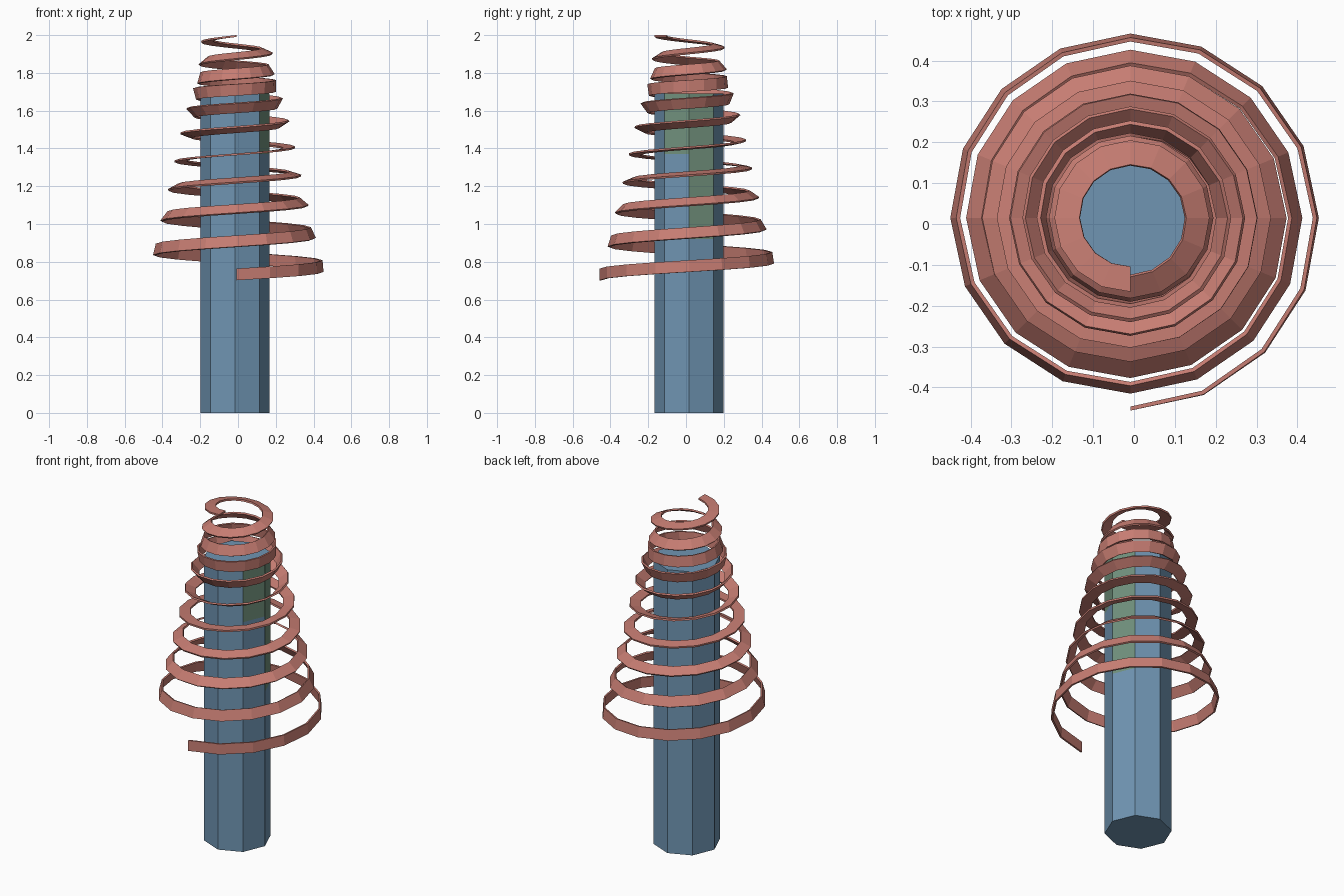
import bpy, bmesh, math

if "Cube" in bpy.data.objects:
    bpy.data.objects.remove(bpy.data.objects["Cube"])


def material(name, rgb):
    m = bpy.data.materials.new(name)
    m.diffuse_color = (*rgb, 1.0)
    m.use_nodes = True
    m.node_tree.nodes["Principled BSDF"].inputs["Base Color"].default_value = m.diffuse_color
    return m


def make_object(name, bm, mats):
    bmesh.ops.recalc_face_normals(bm, faces=bm.faces[:])
    me = bpy.data.meshes.new(name)
    bm.to_mesh(me)
    bm.free()
    for m in mats:
        me.materials.append(m)
    ob = bpy.data.objects.new(name, me)
    bpy.context.collection.objects.link(ob)
    return ob


def lerp(table, t):
    for (t0, v0), (t1, v1) in zip(table, table[1:]):
        if t <= t1:
            return v0 + (v1 - v0) * (t - t0) / (t1 - t0)
    return table[-1][1]


blue = material("steel_blue", (0.16, 0.30, 0.45))
green = material("muted_green", (0.165, 0.285, 0.205))
red = material("dusty_red", (0.57, 0.205, 0.17))

# Octagonal post with green patches on the two faces towards +x
CX, CY, R, TOP = -0.016, 0.016, 0.182, 1.69
bm = bmesh.new()
ring = [bm.verts.new((CX + R * math.cos(k * math.pi / 4),
                      CY + R * math.sin(k * math.pi / 4), 0)) for k in range(8)]
base = bm.faces.new(ring)
ext = bmesh.ops.extrude_face_region(bm, geom=[base], use_keep_orig=True)
for v in ext["geom"]:
    if isinstance(v, bmesh.types.BMVert):
        v.co.z = TOP
for z in (0.92, 1.37):
    bmesh.ops.bisect_plane(bm, geom=bm.verts[:] + bm.edges[:] + bm.faces[:],
                           plane_co=(0, 0, z), plane_no=(0, 0, 1))
bmesh.ops.recalc_face_normals(bm, faces=bm.faces[:])
for f in bm.faces:
    c = f.calc_center_median()
    if f.normal.x > 0.8 and c.z > (0.92 if f.normal.y > 0 else 1.37):
        f.material_index = 1
make_object("post", bm, [blue, green])

# Twisting flat ribbon wound ten turns around the post
TURNS, SEG = 10, 16
HX, HY = -0.009, 0.015
WIDTH, THICK = 0.062, 0.01
radius = [(0, 0.467), (1, 0.416), (2, 0.367), (3, 0.322), (4, 0.287), (5, 0.259),
          (6, 0.233), (7.3, 0.204), (8.5, 0.177), (10, 0.15)]
height = [(0, 0.733), (1.75, 1.04), (2.75, 1.195), (3.75, 1.335), (4.75, 1.47),
          (5.75, 1.59), (6.75, 1.69), (7.75, 1.772), (8.75, 1.862), (10, 1.995)]
tilt = [(0, 0), (1, 18), (2, 44), (4, 90), (5.75, 137), (7.3, 180), (8.7, 228), (10, 270)]

bm = bmesh.new()
prev = None
for i in range(TURNS * SEG + 1):
    t = i / SEG
    ang = 2 * math.pi * t - math.pi / 2
    r, z, a = lerp(radius, t), lerp(height, t), math.radians(lerp(tilt, t))
    sect = []
    for su, sn in ((-1, -1), (-1, 1), (1, 1), (1, -1)):
        u, n = su * WIDTH / 2, sn * THICK / 2
        rr = r - u * math.sin(a) + n * math.cos(a)
        zz = z + u * math.cos(a) + n * math.sin(a)
        sect.append(bm.verts.new((HX + rr * math.cos(ang), HY + rr * math.sin(ang), zz)))
    if prev:
        for k in range(4):
            bm.faces.new((prev[k], prev[(k + 1) % 4], sect[(k + 1) % 4], sect[k]))
    else:
        bm.faces.new(sect)
    prev = sect
bm.faces.new(prev)
make_object("spiral_ribbon", bm, [red])
